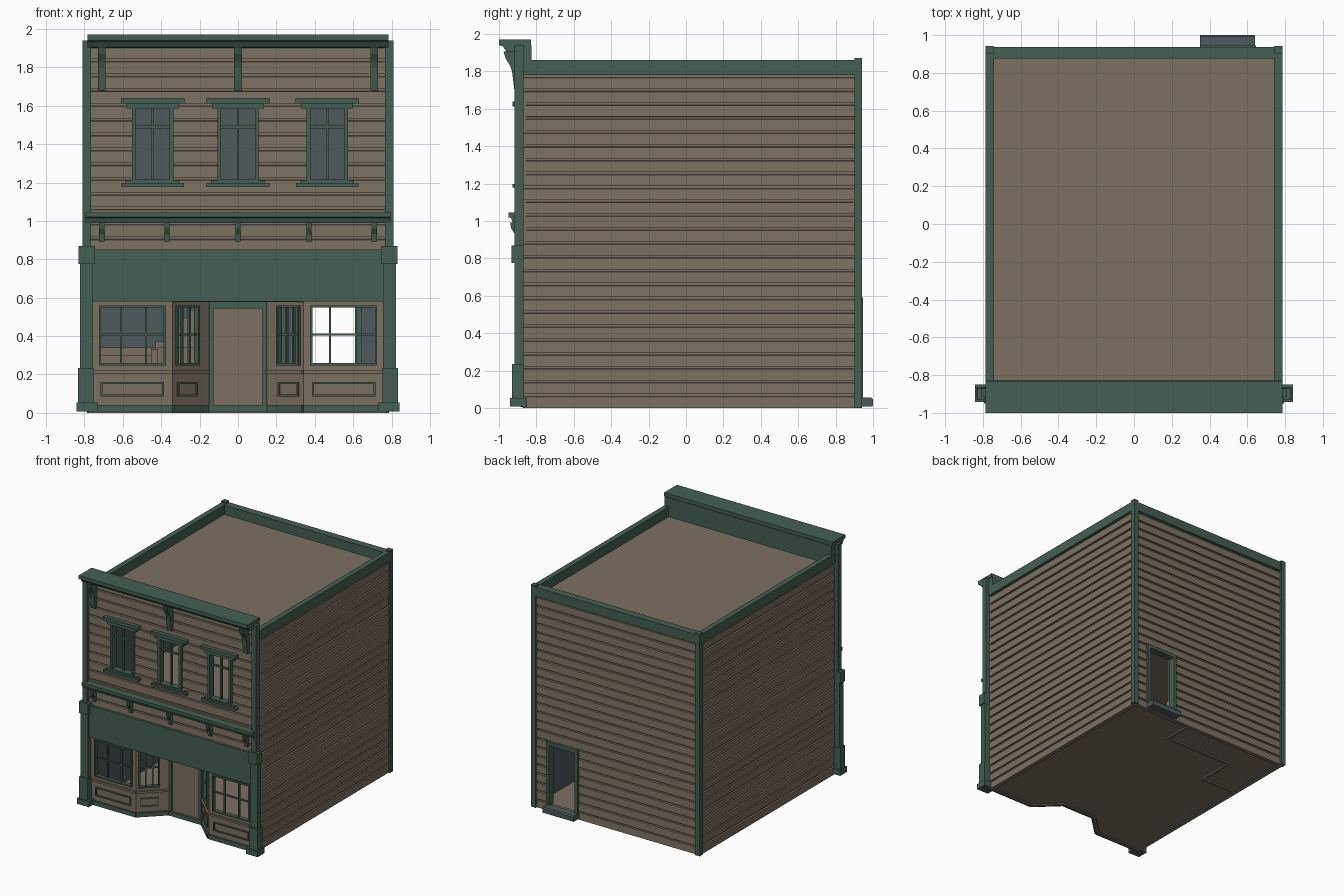
import bpy, bmesh, math, random
from mathutils import Matrix, Vector

if "Cube" in bpy.data.objects:
    bpy.data.objects.remove(bpy.data.objects["Cube"])
random.seed(4)

def material(name, c):
    m = bpy.data.materials.new(name)
    m.diffuse_color = (*c, 1)
    m.use_nodes = True
    m.node_tree.nodes["Principled BSDF"].inputs["Base Color"].default_value = m.diffuse_color
    return m
BROWN = material("weathered_brown", (.205, .162, .120))
GREEN = material("trim_green", (.058, .113, .084))
SLATE = material("slate_grey", (.075, .100, .108))
I = Matrix.Identity(4)

def place(x, y, angle=0, z=0):
    return Matrix.Translation((x, y, z)) @ Matrix.Rotation(angle, 4, 'Z')

def finish(name, bm, mat, M=I, back=None):
    # 'back' colours the faces that look into the building (local +y)
    bmesh.ops.recalc_face_normals(bm, faces=bm.faces)
    me = bpy.data.meshes.new(name)
    me.materials.append(mat)
    if back:
        me.materials.append(back)
        for f in bm.faces:
            f.material_index = int(f.normal.y > .9)
    bm.to_mesh(me)
    bm.free()
    ob = bpy.data.objects.new(name, me)
    ob.matrix_world = M
    bpy.context.collection.objects.link(ob)
    return ob

def boxes(name, items, mat, M=I, back=None):
    # each item: x0, x1, y0, y1, z0, z1
    bm = bmesh.new()
    for x0, x1, y0, y1, z0, z1 in items:
        t = Matrix.Translation(((x0+x1)/2, (y0+y1)/2, (z0+z1)/2))
        bmesh.ops.create_cube(bm, size=1, matrix=t @ Matrix.Diagonal((x1-x0, y1-y0, z1-z0, 1)))
    return finish(name, bm, mat, M, back)

def prism(name, pts, a, b, axis, mat, M=I, back=None):
    bm = bmesh.new()
    at = (lambda p, t: (t, p[0], p[1])) if axis == 'x' else (lambda p, t: (p[0], p[1], t))
    lo = [bm.verts.new(at(p, a)) for p in pts]
    hi = [bm.verts.new(at(p, b)) for p in pts]
    bm.faces.new(lo)
    bm.faces.new(hi)
    for i in range(len(pts)):
        j = (i+1) % len(pts)
        bm.faces.new((lo[i], lo[j], hi[j], hi[i]))
    return finish(name, bm, mat, M, back)

def ring(u0, u1, z0, z1, w, d0, d1):
    return [(u0, u0+w, d0, d1, z0, z1), (u1-w, u1, d0, d1, z0, z1),
            (u0+w, u1-w, d0, d1, z0, z0+w), (u0+w, u1-w, d0, d1, z1-w, z1)]

# Clapboard walls: sawtooth profile swept along the wall, slate inside
def siding(name, half, z0, z1, rows, M, holes=()):
    pts, h = [(.025, z1), (.025, z0)], (z1-z0)/rows
    for r in range(rows):
        d = .011 + random.uniform(-.002, .003)
        b = z0 + r*h
        pts += [(-d, b), (-d*.8, b+h*.80), (.002, b+h*.84), (.002, b+h*.998)]
    ob = prism(name, pts, -half, half, 'x', BROWN, M, SLATE)
    if holes:
        cut = boxes("opening_cutter", [(a, b, -.2, .2, c, d) for a, b, c, d in holes], BROWN, M)
        mod = ob.modifiers.new("openings", 'BOOLEAN')
        mod.operation, mod.solver, mod.object = 'DIFFERENCE', 'EXACT', cut
        bpy.context.view_layer.objects.active = ob
        bpy.ops.object.modifier_apply(modifier=mod.name)
        bpy.data.objects.remove(cut)

WIN = (-.445, 0, .465)
Q = math.pi/2
siding("right_siding", .90, 0, 1.78, 24, place(.765, .025, Q))
siding("left_siding", .90, 0, 1.78, 24, place(-.765, .025, -Q))
siding("back_siding", .765, 0, 1.78, 24, place(0, .918, 2*Q), [(-.62, -.375, .05, .56)])
siding("front_siding", .77, .84, 1.92, 14, place(0, -.88),
       [(x-.09, x+.09, 1.21, 1.60) for x in WIN])

# Roof, parapets and back corner boards
boxes("roof", [(-.75, .75, -.85, .89, 1.75, 1.78)], BROWN)
boxes("parapet", [(s*.7625-.0225, s*.7625+.0225, -.87, .94, 1.78, 1.86) for s in (-1, 1)]
      + [(-.74, .74, .875, .938, 1.78, 1.858), (-.78, .78, -.875, -.825, 1.78, 1.94)], GREEN)
for s in (-1, 1):
    boxes("back_corner_board", [(s*.765-.022, s*.765+.022, .90, .942, 0, 1.872)], GREEN)
    # Front pilaster with plinth, pedestal, shaft, cap block and upper shaft
    boxes("front_pilaster", [
        (s*.787-.055, s*.787+.055, -.942, -.85, .008, .055),
        (s*.793-.04, s*.793+.04, -.93, -.865, .055, .235),
        (s*.79-.034, s*.79+.034, -.918, -.87, .235, .775),
        (s*.788-.044, s*.788+.044, -.932, -.868, .775, .87),
        (s*.788-.022, s*.788+.022, -.917, -.87, .87, 1.94)], GREEN)

# Fascia over the shop front and cornices
boxes("shop_fascia", [(-.76, .76, -.905, -.855, .58, .79), (-.76, .76, -.91, -.855, .79, .85)], GREEN)
prism("shop_cornice", [(-.87, 1.045), (-.95, 1.045), (-.95, 1.02), (-.935, 1.015),
                       (-.925, .99), (-.87, .99)], -.795, .795, 'x', GREEN)
prism("top_cornice", [(-.83, 1.97), (-1, 1.97), (-1, 1.94), (-.98, 1.935), (-.96, 1.905),
                      (-.88, 1.90), (-.88, 1.94), (-.83, 1.94)], -.785, .785, 'x', GREEN)
for x in (-.71, 0, .71):
    prism("top_bracket", [(-.88, 1.905), (-.975, 1.905), (-.965, 1.87), (-.94, 1.83), (-.93, 1.80),
                          (-.92, 1.72), (-.915, 1.68), (-.88, 1.68)], x-.02, x+.02, 'x', GREEN)
for x in (-.71, -.37, 0, .37, .71):
    prism("small_bracket", [(-.88, .992), (-.94, .992), (-.935, .96), (-.915, .93),
                            (-.91, .89), (-.88, .89)], x-.014, x+.014, 'x', GREEN)

# Upper windows: casing, muntins, stepped head and sill
for x in WIN:
    boxes("upper_window", ring(-.108, .108, 1.195, 1.612, .02, -.915, -.86) + [
        (-.006, .006, -.893, -.875, 1.21, 1.60), (-.09, .09, -.893, -.875, 1.482, 1.496),
        (-.135, .135, -.918, -.885, 1.585, 1.612), (-.165, .165, -.927, -.885, 1.612, 1.64),
        (-.14, .14, -.918, -.885, 1.19, 1.21), (-.163, .163, -.927, -.885, 1.178, 1.197)],
        GREEN, place(x, 0))

# Shop front bays: wall with window opening, muntins, panel, ledge and base
def bay(name, p, q, w0, w1, bars):
    p, q = Vector(p), Vector(q)
    L, d = (q-p).length, q-p
    M = place(p.x, p.y, math.atan2(d.y, d.x))
    boxes(name+"_wall", [(0, L, 0, .025, 0, .25), (0, L, 0, .025, .555, .585),
                         (0, w0, 0, .025, .25, .555), (w1, L, 0, .025, .25, .555)], BROWN, M, SLATE)
    boxes(name+"_window", ring(w0-.005, w1+.005, .247, .56, .012, -.012, .022)
          + [(u-.005, u+.005, .003, .018, .255, .55) for u in bars]
          + [(w0, w1, .003, .018, .403, .413)], GREEN, M)
    boxes(name+"_ledge", [(0, L, -.014, 0, .205, .222)], BROWN, M)
    boxes(name+"_panel_moulding", ring(w0+.005, w1-.005, .085, .16, .01, -.009, .002), GREEN, M)
    boxes(name+"_base", [(0, L, -.014, .01, .006, .042)], GREEN, M)

F, R = -.872, -.69
bay("left_bay", (-.76, F), (-.34, F), .04, .38, (.15, .28))
bay("right_bay", (.34, F), (.76, F), .04, .38, (.14, .275))
bay("left_return", (-.34, F), (-.15, R), .025, .18, (.075, .13))
bay("right_return", (.15, R), (.34, F), .082, .237, (.135, .185))

# Recessed entrance: door, casing, ceiling
boxes("front_door", [(-.15, .15, R, R+.025, 0, .585)], BROWN, I, SLATE)
boxes("door_casing", [(-.15, -.127, R-.015, R, .04, .56), (.127, .15, R-.015, R, .04, .56),
                      (-.15, .15, R-.015, R, .545, .58), (-.15, .15, R-.02, R, .006, .042)], GREEN)
prism("entry_ceiling", [(-.34, F), (.34, F), (.16, R+.02), (-.16, R+.02)], .578, .60, 'z', GREEN)
boxes("shop_ceiling", [(-.75, .75, -.86, -.66, .60, .615)], BROWN)

# Back door casing and step
boxes("back_door_casing", [(.35, .378, .885, .945, .05, .59), (.617, .645, .885, .945, .05, .59),
                           (.35, .645, .885, .945, .56, .59)], GREEN)
prism("back_step", [(.925, .008), (.995, .008), (1.0, .016), (1.0, .046), (.992, .056), (.925, .056)],
      .35, .64, 'x', SLATE)

# Interior: ground floor, upper floor, partition feet and turning stair
prism("ground_floor", [(-.76, F), (-.34, F), (-.15, R), (.15, R), (.34, F), (.76, F),
                       (.76, .915), (-.76, .915)], .012, .03, 'z', BROWN)
boxes("upper_floor", [(-.75, .75, -.86, .66, .90, .92), (.2, .75, .66, .90, .90, .92)], BROWN)
boxes("partition", [(-.75, -.42, .33, .35, 0, .33), (-.44, -.42, .35, .67, 0, .33),
                    (-.42, .21, .65, .67, 0, .34), (.19, .21, .67, .90, 0, .90)], BROWN)
boxes("lower_stair", [(-.74, -.45, .04+i*.037, .34, .02+i*.04, .06+i*.04) for i in range(8)]
      + [(-.74, -.43, .35, .89, .31, .34)], BROWN)
boxes("upper_stair", [(-.43+i*.045, .19, .66, .89, .33+i*.041, .371+i*.041) for i in range(14)], BROWN)
